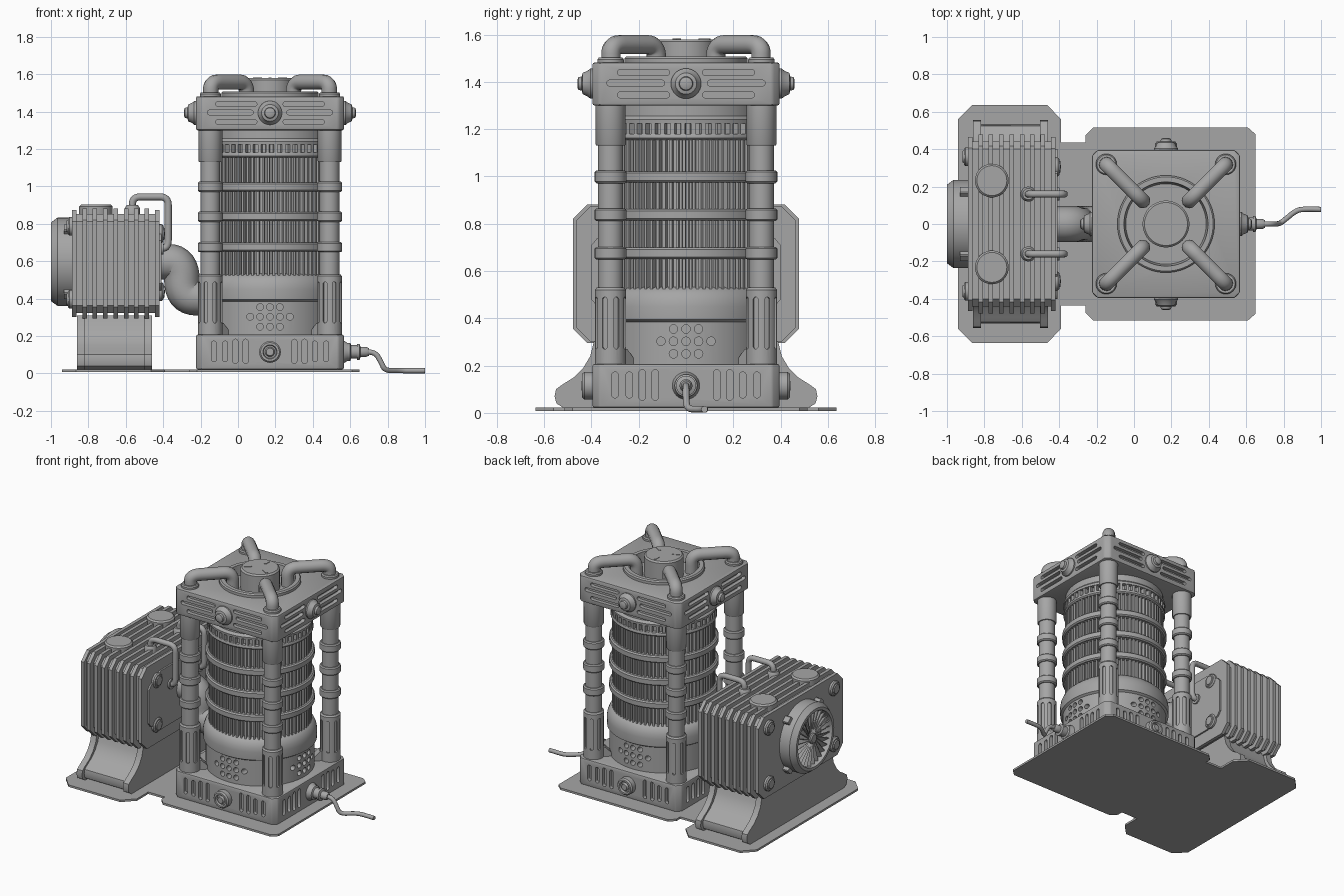
import bpy, bmesh, math
from mathutils import Matrix, Vector

if "Cube" in bpy.data.objects:
    bpy.data.objects.remove(bpy.data.objects["Cube"])

T = Matrix.Translation
def R(deg, axis): return Matrix.Rotation(math.radians(deg), 4, axis)
I = Matrix.Identity(4)
CX = 0.171                                  # tower axis
CORNERS = [(sx, sy) for sx in (-1, 1) for sy in (-1, 1)]
STEEL = bpy.data.materials.new("dark_steel")
STEEL.diffuse_color = (.38, .38, .38, 1)
STEEL.use_nodes = True
STEEL.node_tree.nodes["Principled BSDF"].inputs["Base Color"].default_value = STEEL.diffuse_color
def face(k): return T((CX, 0, 0)) @ R(90 * k, 'Z') @ R(90, 'X')   # u across, v up, d outward

def prism(bm, pts, d0, d1, M=I):
    a = [bm.verts.new(M @ Vector((x, y, d0))) for x, y in pts]
    b = [bm.verts.new(M @ Vector((x, y, d1))) for x, y in pts]
    n = len(pts)
    bm.faces.new(a[::-1]); bm.faces.new(b)
    for i in range(n):
        bm.faces.new((a[i], a[(i + 1) % n], b[(i + 1) % n], b[i]))

def lathe(bm, prof, M=I, n=48):
    rings = []
    for r, z in prof:
        if r == 0:
            rings.append([bm.verts.new(M @ Vector((0, 0, z)))] * n)
        else:
            rings.append([bm.verts.new(M @ Vector((r * math.cos(2 * math.pi * i / n),
                          r * math.sin(2 * math.pi * i / n), z))) for i in range(n)])
    for p, q in zip(rings, rings[1:]):
        for i in range(n):
            j = (i + 1) % n
            bm.faces.new(list(dict.fromkeys((p[i], p[j], q[j], q[i]))))

def disc(bm, r, z0, z1, M=I, n=24):
    prism(bm, [(r * math.cos(2 * math.pi * i / n), r * math.sin(2 * math.pi * i / n)) for i in range(n)], z0, z1, M)

def octo(w, h, c, cx=0, cy=0):
    q = [(w - c, -h), (w, c - h), (w, h - c), (w - c, h), (c - w, h), (-w, h - c), (-w, c - h), (c - w, -h)]
    return [(x + cx, y + cy) for x, y in q]

def slot(u, v, hw, hh):
    r = min(hw, hh); pts = []
    for i in range(20):
        a = 2 * math.pi * (i + .5) / 20
        c, s = math.cos(a), math.sin(a)
        pts.append((u + r * c + math.copysign(hw - r, c), v + r * s + math.copysign(hh - r, s)))
    return [p for i, p in enumerate(pts) if math.dist(p, pts[i - 1]) > 1e-5]

def smooth(ob):
    ob.data.materials.clear(); ob.data.materials.append(STEEL)
    bpy.ops.object.select_all(action='DESELECT')
    ob.select_set(True); bpy.context.view_layer.objects.active = ob
    bpy.ops.object.shade_smooth_by_angle(angle=math.radians(35))

def finish(name, bm, cut=None, bevel=0):
    bmesh.ops.recalc_face_normals(bm, faces=bm.faces[:])
    if bevel:
        bmesh.ops.bevel(bm, geom=bm.edges[:], offset=bevel, segments=2, profile=.5, affect='EDGES', clamp_overlap=True)
    me = bpy.data.meshes.new(name); bm.to_mesh(me); bm.free()
    ob = bpy.data.objects.new(name, me); bpy.context.collection.objects.link(ob)
    if cut:
        c = finish(name + "_cutter", cut); c.hide_render = True
        m = ob.modifiers.new("cut", 'BOOLEAN'); m.object = c; m.operation = 'DIFFERENCE'; m.solver = 'EXACT'
        bpy.context.view_layer.objects.active = ob
        bpy.ops.object.modifier_apply(modifier="cut")
        bpy.data.objects.remove(c)
    smooth(ob)
    return ob

def tube(name, pts, r, fillet):
    pts = [Vector(p) for p in pts]; path = [pts[0]]
    for a, p, b in zip(pts, pts[1:], pts[2:]):
        s = p + (a - p).normalized() * min(fillet, (a - p).length * .5)
        e = p + (b - p).normalized() * min(fillet, (b - p).length * .5)
        path += [s * (1 - t) ** 2 + p * 2 * t * (1 - t) + e * t * t for t in [i / 8 for i in range(9)]]
    path.append(pts[-1])
    path = [p for i, p in enumerate(path) if i == 0 or (p - path[i - 1]).length > 1e-4]
    cu = bpy.data.curves.new(name, 'CURVE'); cu.dimensions = '3D'
    cu.bevel_depth = r; cu.bevel_resolution = 4; cu.use_fill_caps = True
    sp = cu.splines.new('POLY'); sp.points.add(len(path) - 1)
    for q, p in zip(sp.points, path): q.co = (*p, 1)
    ob = bpy.data.objects.new(name, cu); bpy.context.collection.objects.link(ob)
    bpy.ops.object.select_all(action='DESELECT')
    ob.select_set(True); bpy.context.view_layer.objects.active = ob
    bpy.ops.object.convert(target='MESH')
    smooth(bpy.context.view_layer.objects.active)

new = bmesh.new
# floor plate
half = [(.65, .48), (.61, .515), (-.22, .515), (-.26, .475), (-.26, .435), (-.39, .435), (-.39, .56), (-.465, .637), (-.865, .637), (-.94, .56)]
bm = new(); prism(bm, half + [(x, -y) for x, y in half[::-1]], .008, .022); finish("floor_plate", bm)

# tower base with vertical slots
bm, cut = new(), new()
prism(bm, octo(.395, .395, .03, CX), .022, .207)
for k in range(4):
    for s in (-1, 1):
        for u, h in ((.3, .055), (.24, .055), (.185, .065), (.13, .065)):
            prism(cut, slot(s * u, .118, .014, h), .37, .45, face(k))
finish("tower_base", bm, cut, .008)

# tower head with horizontal slots and a round recess
bm, cut = new(), new()
prism(bm, octo(.396, .396, .03, CX), 1.3, 1.482)
for k in range(4):
    for s in (-1, 1):
        for u0, u1, v in ((.07, .29, 1.44), (.09, .335, 1.395), (.07, .29, 1.345)):
            prism(cut, slot(s * (u0 + u1) / 2, v, (u1 - u0) / 2, .013), .37, .45, face(k))
disc(cut, .222, 1.43, 1.6, T((CX, 0, 0)), 64)
finish("tower_head", bm, cut, .01)

# head ring and hub
bm = new()
lathe(bm, [(.26, 1.47), (.26, 1.5), (.252, 1.508), (.225, 1.508), (.215, 1.44), (.125, 1.44), (.125, 1.57), (.115, 1.58), (0, 1.58)], T((CX, 0, 0)), 64)
for a in (90, 210, 330):
    prism(bm, octo(.025, .008, .003, .078), 1.57, 1.583, T((CX, 0, 0)) @ R(a, 'Z'))
finish("head_ring_and_hub", bm)

# knobs on the head and base
bm = new()
for k in range(4):
    M = face(k) @ T((0, 1.393, .385))
    lathe(bm, [(0, 0), (.064, 0), (.064, .02), (.055, .03), (.045, .052), (.03, .056), (.027, .07), (.015, .075), (0, .075)], M, 32)
for k in (0, 2):
    lathe(bm, [(0, 0), (.058, 0), (.058, .045), (.05, .055), (.038, .055), (.034, .04), (.026, .04), (.02, .056), (0, .056)], face(k) @ T((0, .115, .385)), 32)
finish("side_knobs", bm)

# lower drum with vent holes on three sides
bm, cut = new(), new()
lathe(bm, [(0, .2), (.345, .2), (.345, .385), (.36, .395), (.362, .45), (.357, .48), (.345, .507), (.325, .527), (.30, .535), (0, .535)], T((CX, 0, 0)), 80)
for k in (0, 1, 2):
    for v, n in ((.355, 3), (.303, 5), (.25, 3)):
        for i in range(n):
            disc(cut, .018, .26, .42, face(k) @ T(((i - (n - 1) / 2) * .053, v, 0)), 16)
finish("lower_drum", bm, cut)

# finned core and toothed collar
def gear(bm, n, r0, r1, z0, z1):
    pts = []
    for i in range(n):
        for f, r in ((.0, r0), (.4, r0), (.5, r1), (.9, r1)):
            a = 2 * math.pi * (i + f) / n
            pts.append((CX + r * math.cos(a), r * math.sin(a)))
    prism(bm, pts, z0, z1)
bm = new(); gear(bm, 72, .305, .328, .5, 1.17); finish("finned_core", bm)
bm = new(); gear(bm, 48, .308, .334, 1.175, 1.23); finish("toothed_collar", bm)
bm = new()
lathe(bm, [(0, 1.155), (.33, 1.155), (.338, 1.163), (.338, 1.175), (.335, 1.18), (.308, 1.18), (.308, 1.224), (.338, 1.224),
           (.34, 1.24), (.325, 1.255), (.325, 1.31), (0, 1.31)], T((CX, 0, 0)), 64)
finish("core_neck", bm)
BANDS = (.675, .838, .998)
bm = new()
for z in BANDS:
    lathe(bm, [(.3, z - .024), (.338, z - .024), (.347, z - .016), (.347, z + .016), (.338, z + .024), (.3, z + .024)], T((CX, 0, 0)), 64)
finish("core_bands", bm)

# corner pillars, slotted sleeves and gussets
prof = [(0, .2), (.053, .2)]
for z in BANDS:
    prof += [(.053, z - .027), (.06, z - .027), (.067, z - .02), (.067, z + .02), (.06, z + .027), (.053, z + .027)]
prof += [(.053, 1.13), (.06, 1.13), (.064, 1.137), (.064, 1.31), (0, 1.31)]
pil, slv, cut, gus, col = new(), new(), new(), new(), new()
for sx, sy in CORNERS:
    M = T((CX + .319 * sx, .319 * sy, 0))
    lathe(pil, prof, M, 32)
    lathe(slv, [(0, .2), (.066, .2), (.066, .52), (.058, .53), (0, .53)], M, 32)
    for k in range(8):
        prism(cut, slot(0, .38, .011, .11), .056, .09, M @ R(22.5 + 45 * k, 'Z') @ R(90, 'X'))
    inward = math.degrees(math.atan2(-sy, -sx))
    prism(gus, [(.04, .2), (.13, .2), (.12, .22), (.07, .27), (.04, .27)], -.03, .03, M @ R(inward, 'Z') @ R(90, 'X'))
    lathe(col, [(0, 1.47), (.056, 1.47), (.056, 1.495), (.05, 1.503), (0, 1.503)], M, 32)
    tube("head_pipe", [(CX + d * sx, d * sy, z) for d, z in ((.317, 1.48), (.317, 1.558), (.125, 1.558), (.125, 1.44))], .041, .06)
finish("corner_pillars", pil); finish("pillar_sleeves", slv, cut)
finish("pillar_gussets", gus); finish("pipe_collars", col)

# power plug and cable
bm = new()
lathe(bm, [(0, 0), (.058, 0), (.058, .02), (.048, .035), (.048, .05), (.036, .055), (.036, .085), (.042, .085), (.042, .1), (.027, .105), (.027, .135), (.02, .15), (0, .15)], T((.55, 0, .115)) @ R(90, 'Y'), 32)
finish("power_plug", bm)
tube("power_cable", [(.67, 0, .115), (.735, 0, .113), (.765, 0, .06), (.785, .005, .016), (.87, .075, .015), (.92, .08, .015), (1, .078, .015)], .014, .04)

# radiator block: core, fins, end plate
X = R(90, 'Z') @ R(90, 'X')                # local x->y, y->z, depth->x
bm = new(); prism(bm, octo(.44, .265, .04, 0, .588), -.875, -.425, X); finish("radiator_core", bm)
bm = new()
for i in range(9):
    x, end = -.876 + i * .0555, i in (0, 8)
    prism(bm, octo(.465 if end else .478, .285 if end else .293, .06, 0, .588), x - .012, x + .012, X)
finish("radiator_fins", bm)
bm = new()
prism(bm, [(.40, .48), (.40, .71), (.375, .74), (.31, .76), (.27, .80), (-.27, .80), (-.31, .76), (-.375, .74), (-.40, .71),
           (-.40, .48), (-.375, .45), (-.31, .43), (-.27, .39), (.27, .39), (.31, .43), (.375, .45)], -.42, -.409, X)
finish("radiator_end_plate", bm)

# bolts on both radiator ends, round caps and pipe fittings on top
bm = new()
bolt = [(0, 0), (.05, 0), (.05, .018), (.042, .026), (.034, .026), (.03, .032), (0, .034)]
for sy, sz in CORNERS:
    lathe(bm, bolt, T((-.884, .36 * sy, .592 + .195 * sz)) @ R(-90, 'Y'), 24)
    lathe(bm, bolt, T((-.425, .305 * sy, .592 + .155 * sz)) @ R(90, 'Y'), 24)
for s in (-1, 1):
    lathe(bm, [(0, .84), (.09, .84), (.09, .892), (.08, .902), (0, .902)], T((-.76, .232 * s, 0)), 40)
    lathe(bm, [(0, .84), (.04, .84), (.04, .885), (.03, .9), (0, .9)], T((-.565, .16 * s, 0)), 24)
    lathe(bm, [(0, 0), (.035, 0), (.035, .02), (0, .02)], T((-.418, .16 * s, .67)) @ R(90, 'Y'), 24)
    tube("coolant_pipe", [(-.565, .16 * s, .86), (-.565, .16 * s, .944), (-.373, .16 * s, .944), (-.373, .16 * s, .67), (-.43, .16 * s, .67)], .019, .045)
finish("radiator_bolts_and_caps", bm)

# fan housing with blades
F = T((-.88, 0, .597)) @ R(-90, 'Y')
bm = new()
lathe(bm, [(0, 0), (.236, 0), (.236, .085), (.21, .12), (.19, .12), (.18, .04), (0, .04)], F, 56)
for k in range(4):
    prism(bm, octo(.022, .025, .006, .24), .0, .05, F @ R(45 + 90 * k, 'Z'))
finish("fan_housing", bm)
bm = new()
for k in range(28):
    prism(bm, [(.02, -.022), (.186, -.03), (.186, .03), (.02, .022)], -.003, .003, F @ R(k * 360 / 28, 'Z') @ T((0, 0, .078)) @ R(50, 'X'))
lathe(bm, [(0, .03), (.035, .03), (.035, .105), (.028, .112), (0, .112)], F, 24)
finish("fan_blades", bm)

# flared radiator stand: two side plates and an inset sheet
def flare(k):
    h = [(.52, .022), (.548, .04), (.556, .07), (.55, .1), (.52, .122), (.475, .15), (.435, .19), (.405, .24), (.388, .31)]
    h = [(y - k, z) for y, z in h]
    return h + [(-y, z) for y, z in h[::-1]]
bm = new()
for x in (-.86, -.502): prism(bm, flare(0), x, x + .042, X)
finish("stand_side_plates", bm)
bm = new(); prism(bm, flare(.025), -.83, -.49, X); finish("stand_sheet", bm)

# thick duct from radiator to drum
tube("transfer_duct", [(-.44, 0, .597), (-.30, 0, .597), (-.30, 0, .405), (-.15, 0, .405)], .095, .1)
